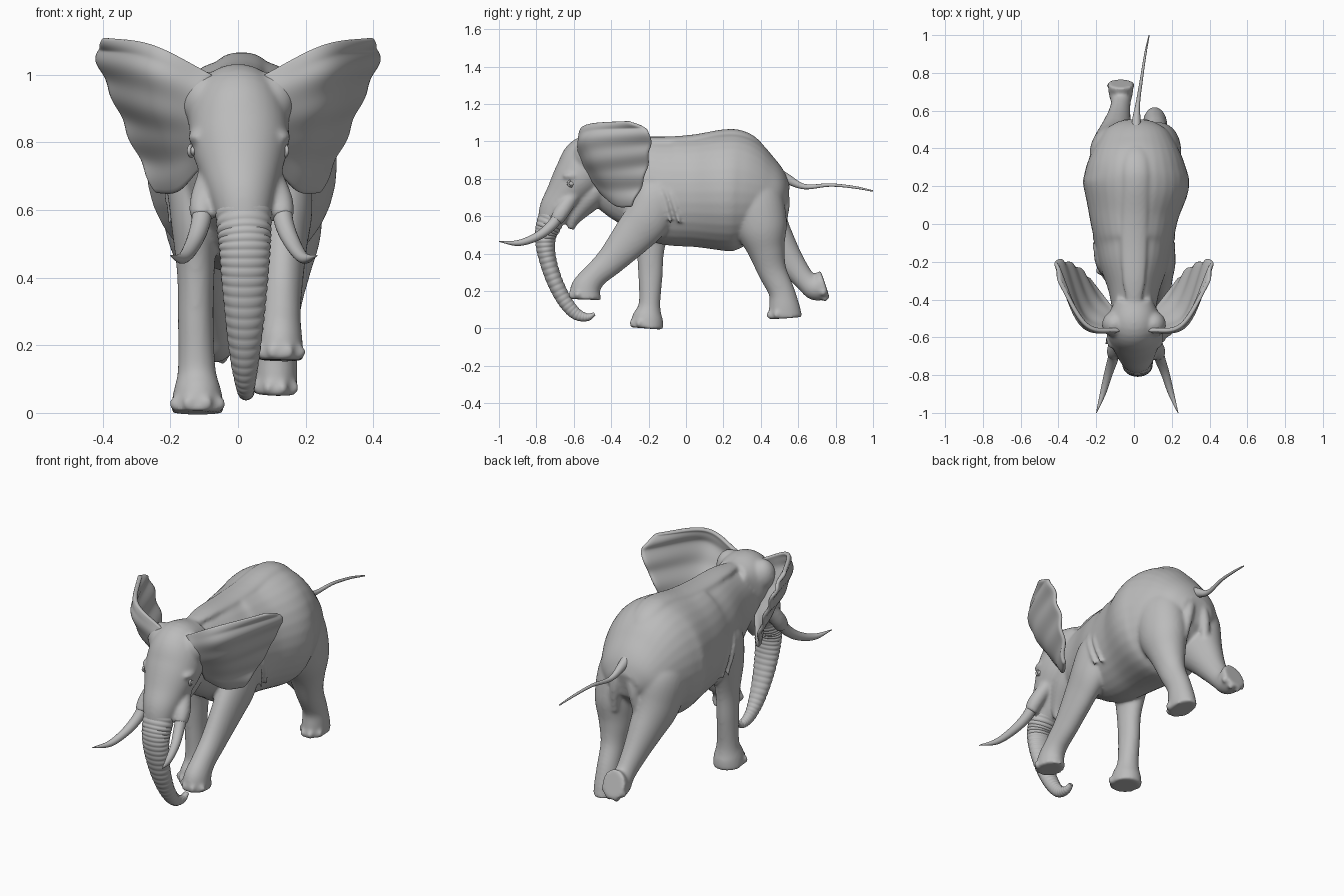
import bpy, bmesh, math
from mathutils import Vector, Matrix

if "Cube" in bpy.data.objects:
    bpy.data.objects.remove(bpy.data.objects["Cube"])

hide = bpy.data.materials.new("grey_hide")
hide.use_nodes = True
colour = (0.5, 0.5, 0.5, 1)
hide.diffuse_color = colour
hide.node_tree.nodes["Principled BSDF"].inputs["Base Color"].default_value = colour


def spline(points, steps):
    """Smooth curve through tuples of any length."""
    first = tuple(2 * a - b for a, b in zip(points[0], points[1]))
    last = tuple(2 * a - b for a, b in zip(points[-1], points[-2]))
    pts = [first, *points, last]
    out = []
    for i in range(1, len(pts) - 2):
        for k in range(steps):
            t = k / steps
            out.append(tuple(
                b + 0.5 * t * (c - a + t * (2 * a - 5 * b + 4 * c - d + t * (3 * (b - c) + d - a)))
                for a, b, c, d in zip(*pts[i - 1:i + 3])))
    out.append(points[-1])
    return out


def loft(bm, stations, steps=6, sides=32, ridge=0, per_span=4):
    """Closed tube; each station is x, y, z, half width, half depth."""
    path = spline(stations, steps)
    side = Vector((1, 0, 0))
    rings = []
    for i, (x, y, z, wide, deep) in enumerate(path):
        centre = Vector((x, y, z))
        ahead, behind = path[min(i + 1, len(path) - 1)], path[max(i - 1, 0)]
        tangent = (Vector(ahead[:3]) - Vector(behind[:3])).normalized()
        normal = tangent.cross(side).normalized()
        across = normal.cross(tangent)
        swell = 1 + ridge * (abs(math.sin(math.pi * per_span * i / steps)) - 0.5)
        ring = []
        for k in range(sides):
            a = math.tau * k / sides
            ring.append(bm.verts.new(centre + swell * (across * wide * math.cos(a)
                                                       + normal * deep * math.sin(a))))
        rings.append(ring)
    for r, s in zip(rings, rings[1:]):
        for k in range(sides):
            j = (k + 1) % sides
            bm.faces.new((r[k], r[j], s[j], s[k]))
    bm.faces.new(rings[0])
    bm.faces.new(rings[-1])
    return centre, tangent, normal, across, wide, deep


def ball(bm, centre, size):
    matrix = Matrix.Translation(centre) @ Matrix.Diagonal((*size, 1))
    bmesh.ops.create_uvsphere(bm, u_segments=20, v_segments=12, radius=1, matrix=matrix)


def leg(bm, stations):
    """Leg with four rounded toenails at the front of its foot."""
    centre, tangent, normal, across, wide, deep = loft(bm, stations)
    for degrees in (-58, -20, 20, 58):
        a = math.radians(degrees)
        spot = centre - tangent * 0.024 + across * wide * math.sin(a) + normal * deep * math.cos(a)
        ball(bm, spot - normal * 0.005, (0.017, 0.017, 0.02))


def finish(bm, name):
    bmesh.ops.recalc_face_normals(bm, faces=bm.faces)
    mesh = bpy.data.meshes.new(name)
    bm.to_mesh(mesh)
    bm.free()
    mesh.materials.append(hide)
    obj = bpy.data.objects.new(name, mesh)
    bpy.context.collection.objects.link(obj)
    bpy.ops.object.select_all(action="DESELECT")
    obj.select_set(True)
    bpy.context.view_layer.objects.active = obj
    bpy.ops.object.shade_smooth_by_angle(angle=math.radians(50))
    return obj


# Torso, from the neck to the rump, and the ridge of the spine
bm = bmesh.new()
loft(bm, [(0, -.5, .84, .11, .14), (0, -.36, .8, .133, .21), (0, -.22, .765, .18, .255),
          (0, -.1, .735, .207, .287), (0, .05, .73, .24, .295), (.01, .2, .732, .281, .317),
          (.01, .28, .73, .27, .315), (.01, .36, .722, .243, .277), (.01, .43, .712, .208, .212),
          (.01, .495, .7, .165, .145), (.01, .54, .69, .095, .07)])
loft(bm, [(0, -.46, .985, .03, .02), (0, -.3, 1, .06, .025), (0, -.1, .998, .07, .028),
          (.005, .05, 1.01, .07, .028), (.01, .2, 1.032, .07, .032), (.01, .29, 1.028, .07, .032),
          (.01, .37, .985, .06, .03), (.01, .45, .89, .03, .02)])

# Head, tapering into the root of the trunk
loft(bm, [(0, -.39, .95, .09, .07), (0, -.5, .895, .14, .15), (.005, -.58, .8, .146, .135),
          (.01, -.655, .7, .115, .102), (.015, -.705, .62, .09, .085), (.02, -.745, .52, .06, .05)])

# Lower jaw
loft(bm, [(0, -.44, .78, .12, .08), (.005, -.53, .69, .1, .075), (.01, -.6, .59, .05, .04),
          (.01, -.615, .53, .022, .018)])

# Front legs: left swings forward, right stands
leg(bm, [(.1, -.14, .82, .05, .07), (.125, -.15, .72, .085, .12), (.135, -.2, .6, .085, .125),
         (.135, -.28, .5, .07, .11), (.13, -.4, .365, .06, .08), (.128, -.49, .28, .058, .068),
         (.126, -.535, .215, .065, .08), (.125, -.54, .155, .07, .085)])
leg(bm, [(-.1, -.14, .82, .05, .07), (-.125, -.15, .72, .085, .12), (-.13, -.18, .58, .07, .11),
         (-.125, -.19, .42, .056, .075), (-.125, -.19, .28, .053, .065), (-.122, -.195, .13, .056, .058),
         (-.12, -.205, .06, .072, .082), (-.12, -.21, 0, .08, .09)])

# Hind legs: left is landing, right kicks back
leg(bm, [(.08, .33, .84, .06, .07), (.115, .355, .72, .12, .15), (.13, .4, .55, .118, .142),
         (.125, .43, .42, .09, .1), (.12, .46, .31, .066, .078), (.115, .51, .2, .06, .07),
         (.112, .525, .12, .064, .082), (.11, .53, .055, .064, .093)])
leg(bm, [(-.08, .33, .84, .06, .07), (-.11, .355, .72, .12, .15), (-.11, .41, .57, .11, .135),
         (-.095, .49, .45, .085, .1), (-.08, .57, .34, .062, .072), (-.07, .64, .255, .052, .058),
         (-.07, .69, .22, .064, .07), (-.07, .745, .235, .069, .079)])

for s in (-1, 1):
    # Tusk sheaths, cheek bones and the muscle at the root of the ear
    loft(bm, [(s * .08 + .005, -.59, .73, .035, .035), (s * .112 + .01, -.66, .63, .04, .042),
              (s * .12 + .012, -.695, .575, .035, .036)])
    ball(bm, (s * .122 + .004, -.61, .815), (.03, .05, .024))
    ball(bm, (s * .1, -.53, .925), (.07, .07, .085))
    # Skin folds behind the shoulder
    for back in (0, .045):
        loft(bm, [(s * .17, -.17 + back, .82, .008, .008), (s * .208, -.12 + back, .7, .013, .012),
                  (s * .2, -.08 + back, .56, .008, .008)], sides=16)
    # Folds either side of the rump below the tail
    loft(bm, [(s * .03 + .01, .525, .77, .02, .02), (s * .055 + .01, .53, .66, .028, .025),
              (s * .07 + .01, .51, .52, .02, .02)], sides=16)

body = finish(bm, "body")
remesh = body.modifiers.new("blend_parts", "REMESH")
remesh.mode = "VOXEL"
remesh.voxel_size = 0.008
remesh.use_smooth_shade = True
smooth = body.modifiers.new("soften", "SMOOTH")
smooth.factor = 0.5
smooth.iterations = 15

# Wrinkled trunk, curling back at the tip
bm = bmesh.new()
loft(bm, [(.014, -.69, .65, .084, .076), (.018, -.735, .55, .08, .067), (.02, -.752, .48, .075, .055),
          (.02, -.742, .38, .067, .046), (.02, -.705, .26, .055, .042), (.02, -.65, .15, .041, .038),
          (.022, -.59, .08, .028, .032), (.025, -.53, .06, .022, .021), (.025, -.488, .078, .014, .009)],
     steps=24, ridge=0.05)
finish(bm, "trunk")

# Tail
bm = bmesh.new()
loft(bm, [(.01, .45, .85, .03, .035), (.012, .54, .8, .024, .026), (.02, .635, .758, .012, .014),
          (.04, .77, .767, .008, .009), (.06, .9, .755, .006, .007), (.08, 1, .735, .003, .004)], sides=16)
finish(bm, "tail")

for s, label in ((-1, "right"), (1, "left")):
    # Tusk, sweeping forward and outward
    bm = bmesh.new()
    loft(bm, [(s * .115 + .012, -.67, .62, .03, .03), (s * .125 + .013, -.715, .555, .028, .028),
              (s * .15 + .015, -.79, .495, .023, .023), (s * .18 + .016, -.895, .457, .016, .016),
              (s * .216 + .017, -1, .465, .002, .002)], sides=20)
    finish(bm, label + "_tusk")

    # Eye with its lids
    bm = bmesh.new()
    ball(bm, (s * .134, -.612, .775), (.014, .017, .014))
    finish(bm, label + "_eye")
    bpy.ops.mesh.primitive_torus_add(location=(s * .138, -.612, .775), major_radius=.02,
                                     minor_radius=.006, major_segments=24, minor_segments=8,
                                     rotation=(0, math.radians(90), s * math.radians(20)))
    lid = bpy.context.object
    lid.name = label + "_eyelid"
    lid.scale.x = 0.8
    lid.data.materials.append(hide)
    bpy.ops.object.shade_smooth_by_angle(angle=math.radians(50))

    # Ear: rows run from root to rim, top to bottom
    rows = [[(.07, -.56, .995), (.245, -.535, 1.085), (.395, -.3, 1.11)],
            [(.11, -.575, .95), (.28, -.525, 1.02), (.415, -.195, 1.05)],
            [(.12, -.55, .87), (.265, -.475, .9), (.365, -.195, .93)],
            [(.12, -.5, .79), (.22, -.41, .78), (.305, -.225, .79)],
            [(.11, -.45, .725), (.175, -.37, .655), (.24, -.29, .65)]]
    columns = zip(*[spline(row, 8) for row in rows])
    bm = bmesh.new()
    grid = []
    for u, column in enumerate(columns):
        line = []
        for v, (x, y, z) in enumerate(spline(list(column), 8)):
            ripple = 0.005 * (u / 16) * math.sin(v * 0.9)
            line.append(bm.verts.new((s * (x + ripple), y - ripple, z)))
        grid.append(line)
    for p, q in zip(grid, grid[1:]):
        for k in range(len(p) - 1):
            bm.faces.new((p[k], p[k + 1], q[k + 1], q[k]))
    ear = finish(bm, label + "_ear")
    shell = ear.modifiers.new("thickness", "SOLIDIFY")
    shell.thickness = 0.022
    shell.offset = 0
    rounding = ear.modifiers.new("rounding", "SUBSURF")
    rounding.levels = rounding.render_levels = 1
